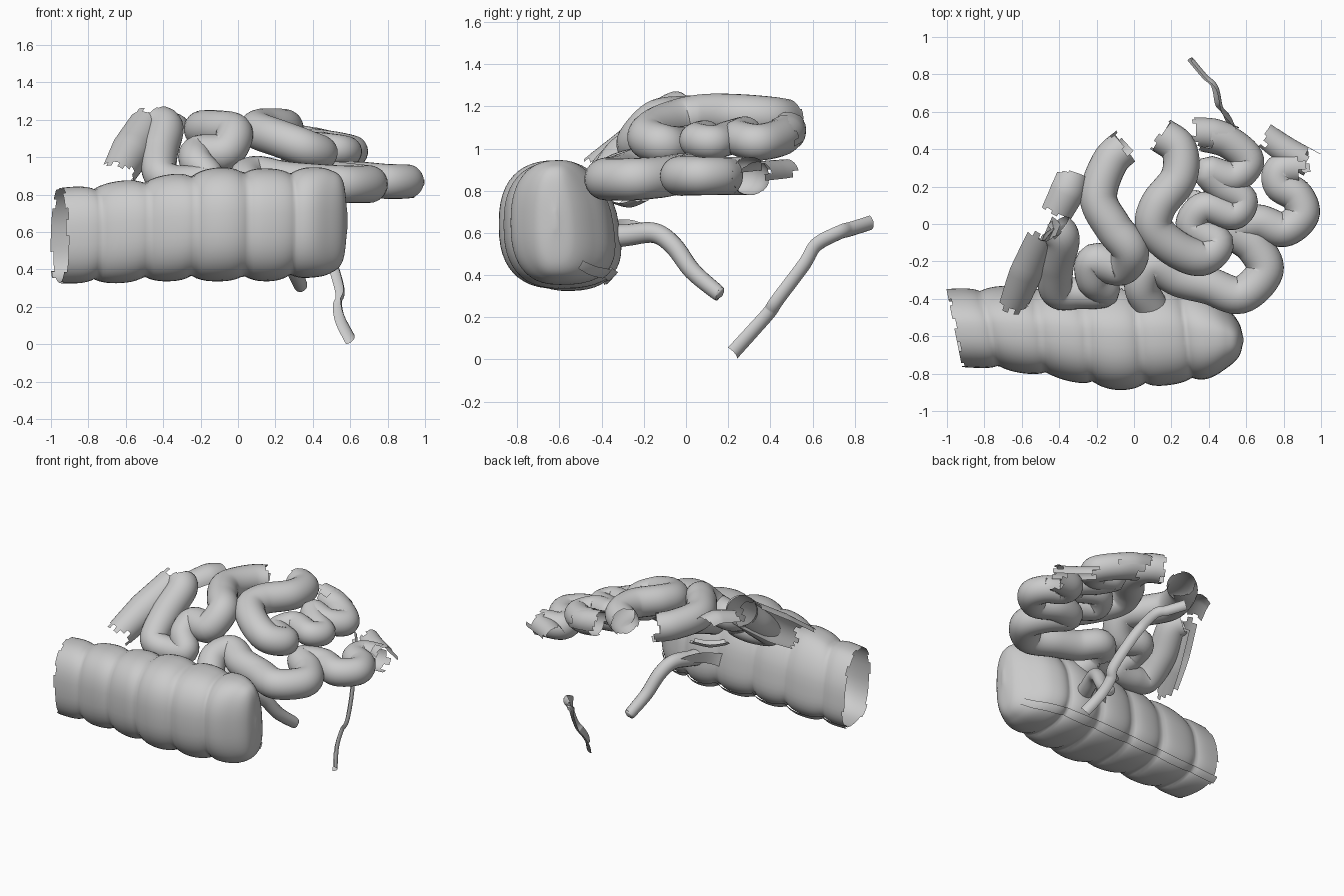
import bpy, bmesh, math, random
from mathutils import Vector

if "Cube" in bpy.data.objects:
    bpy.data.objects.remove(bpy.data.objects["Cube"])
random.seed(4)


def make_mesh(name, rings, closed=True, jag=(0, 0), cap=(False, False)):
    """Skin a list of rings; jag = ragged rows at the start and the end."""
    bm = bmesh.new()
    rows = [[bm.verts.new(p) for p in r] for r in rings]
    n, m = len(rows[0]), len(rows)
    cols = n if closed else n - 1
    start = end = 0
    for j in range(cols):
        if j % 2 == 0:                      # ragged teeth two faces wide
            start, end = random.randint(0, jag[0]), random.randint(0, jag[1])
        for i in range(start, m - 1 - end):
            k = (j + 1) % n
            bm.faces.new((rows[i][j], rows[i][k], rows[i + 1][k], rows[i + 1][j]))
    if cap[0]:
        bm.faces.new(rows[0])
    if cap[1]:
        bm.faces.new(rows[-1])
    bmesh.ops.delete(bm, geom=[v for v in bm.verts if not v.link_faces], context='VERTS')
    bmesh.ops.recalc_face_normals(bm, faces=bm.faces)
    me = bpy.data.meshes.new(name)
    bm.to_mesh(me)
    bm.free()
    for p in me.polygons:
        p.use_smooth = True
    ob = bpy.data.objects.new(name, me)
    bpy.context.collection.objects.link(ob)
    return ob


def spline(pts, steps=8):
    """Catmull-Rom curve through tuples of any length."""
    p = [Vector(q) for q in pts]
    p = [2 * p[0] - p[1]] + p + [2 * p[-1] - p[-2]]
    out = []
    for i in range(1, len(p) - 2):
        a, b, c, d = p[i - 1:i + 3]
        for s in range(steps):
            t = s / steps
            out.append(0.5 * (2 * b + (c - a) * t + (2 * a - 5 * b + 4 * c - d) * t * t
                              + (3 * b - a - 3 * c + d) * t ** 3))
    out.append(p[-2])
    return out


def sweep(name, pts, radii, arc=None, sides=24, jag=(0, 0), cap=(False, False)):
    """Sweep a circle, or an arc in degrees (0 = right of travel, 90 = up)."""
    c = spline(pts)
    m = len(c) - 1
    rings, side = [], None
    for i, p in enumerate(c):
        t = (c[min(i + 1, m)] - c[max(i - 1, 0)]).normalized()
        side = t.cross(Vector((0, 0, 1))) if side is None else side - t * side.dot(t)
        side.normalize()
        up = side.cross(t)
        f = i / m * (len(radii) - 1)
        k = min(int(f), len(radii) - 2)
        r = radii[k] + (radii[k + 1] - radii[k]) * (f - k)
        if arc:
            ang = [math.radians(arc[0] + (arc[1] - arc[0]) * j / sides) for j in range(sides + 1)]
        else:
            ang = [math.tau * j / sides for j in range(sides)]
        rings.append([p + r * (math.cos(a) * side + math.sin(a) * up) for a in ang])
    return make_mesh(name, rings, not arc, jag, cap)


# Pouched large bowel: stations of x, centre y, centre z, half depth, half height
stations = [(-.96, -.56, .58, .205, .255), (-.75, -.56, .59, .222, .272),
            (-.45, -.578, .615, .246, .286), (-.1, -.605, .64, .286, .309),
            (.2, -.59, .638, .275, .307), (.38, -.6, .65, .237, .3),
            (.49, -.61, .655, .165, .278), (.56, -.62, .66, .09, .215), (.585, -.62, .66, .01, .04)]
notches = (-.77, -.5, -.25, .03, .28)


def colon_ring(s, angles, grow=0.0):
    x, yc, zc, hw, hh = s
    ring = []
    for a in angles:
        ca, sa = math.cos(a), math.sin(a)
        # creases lean along the bowel from back to front
        xs = x + .03 * ca
        dent = 1 - sum(.12 * math.exp(-abs(xs - q) / .05) for q in notches)
        dy = math.copysign(abs(ca) ** .8, ca) * (hw * dent + grow)
        dz = math.copysign(abs(sa) ** .8, sa) * (hh * dent + grow)
        if dy > 0:
            dy *= 1 - .27 * sa              # back wall sags towards the bottom
        slant = -.2 * dy * max(0, min(1, (-.6 - x) / .35))
        ring.append((x + slant, yc + dy, zc + dz))
    return ring


line = spline(stations, 14)
full = [math.tau * j / 48 for j in range(48)]
make_mesh("large_bowel", [colon_ring(s, full) for s in line], jag=(1, 0), cap=(False, True))

# Flat muscle band along the lower rear edge of the large bowel
band = [math.radians(-55 + 14 * j / 6) for j in range(7)]
make_mesh("muscle_band", [colon_ring(s, band, .012) for s in line[:-20]], closed=False)

# Lower small bowel loop, joining the large bowel
sweep("lower_bowel_loop",
      [(.1, -.46, .8), (.04, -.33, .88), (.1, -.22, .91), (.24, -.29, .88), (.4, -.33, .865),
       (.57, -.38, .855), (.7, -.25, .855), (.64, -.12, .865), (.53, -.03, .88), (.66, .01, .88),
       (.8, -.03, .87), (.9, .05, .87), (.87, .15, .87), (.78, .21, .87), (.79, .29, .87),
       (.94, .31, .87)],
      [.09, .1, .1, .095, .09, .09], jag=(0, 4))

# Right-hand folded coil
sweep("right_bowel_coil",
      [(.14, .48, 1.14), (.24, .4, 1.15), (.24, .25, 1.16), (.13, .1, 1.16), (.11, -.02, 1.14),
       (.22, -.13, 1.1), (.36, -.18, 1.05), (.44, -.1, 1.02), (.31, -.01, 1.02), (.38, .09, 1.05),
       (.53, .05, 1.04), (.58, .13, 1.03), (.47, .2, 1.05), (.4, .28, 1.07), (.53, .25, 1.05),
       (.61, .34, 1.03), (.5, .44, 1.05), (.36, .48, 1.08)],
      [.095, .1, .1, .085, .08, .085, .09], jag=(2, 3))

# Middle coil that curls down behind the large bowel and up to the left
sweep("middle_bowel_coil",
      [(-.03, .43, 1.13), (-.13, .33, 1.14), (-.19, .14, 1.15), (-.11, -.02, 1.15),
       (-.02, -.14, 1.13), (-.07, -.23, 1.03), (-.21, -.2, 1.02), (-.22, -.3, .97),
       (-.16, -.36, .89), (-.29, -.37, .87), (-.41, -.36, .9), (-.42, -.22, 1.02),
       (-.39, -.08, 1.15), (-.43, -.02, 1.18)],
      [.095, .1, .1, .1, .085, .085, .1, .1], jag=(3, 3))

# Torn wall pieces of cut loops
sweep("left_torn_wall", [(-.66, -.43, .88), (-.58, -.22, 1.02), (-.48, .0, 1.18)],
      [.09, .11, .1], (-75, 130), 20, (2, 2))
sweep("rear_left_torn_wall", [(-.42, .06, 1.12), (-.36, .18, 1.14), (-.33, .27, 1.13)],
      [.09, .1, .09], (10, 150), 12, (2, 2))
sweep("rear_right_torn_wall", [(.69, .48, .88), (.8, .4, .87), (.96, .31, .86)],
      [.07, .075, .075], (20, 190), 14, (3, 3))
sweep("rear_middle_torn_wall", [(.28, .49, 1.1), (.42, .48, 1.07), (.54, .44, 1.04)],
      [.08, .085, .08], (30, 200), 14, (3, 3))

# Appendix with a rounded tip and its thin web
sweep("appendix",
      [(.12, -.4, .58), (.16, -.28, .59), (.21, -.15, .6), (.25, -.06, .54), (.29, .03, .42),
       (.33, .14, .325), (.337, .16, .31), (.34, .17, .302)],
      [.06, .052, .048, .045, .042, .038, .034, .008], sides=16, cap=(False, True))
web_top = spline([(-.1, -.36, .66), (.08, -.25, .66), (.22, -.1, .6)])
web_low = spline([(-.08, -.34, .56), (.08, -.28, .58), (.22, -.1, .57)])
make_mesh("appendix_web", list(zip(web_top, web_low)), closed=False)

# Small torn membrane under the coils
sweep("hanging_membrane", [(-.1, -.34, .79), (0, -.27, .78), (.1, -.2, .8)],
      [.05, .06, .05], (200, 320), 10, (2, 2))

# Loose gutter-shaped strip at the rear
sweep("loose_strip",
      [(.585, .21, .03), (.53, .31, .14), (.515, .39, .23), (.53, .43, .29), (.485, .55, .45),
       (.44, .61, .545), (.415, .72, .605), (.365, .77, .62), (.285, .865, .65)],
      [.042, .04, .04, .038, .038], (-80, 60), 8)
